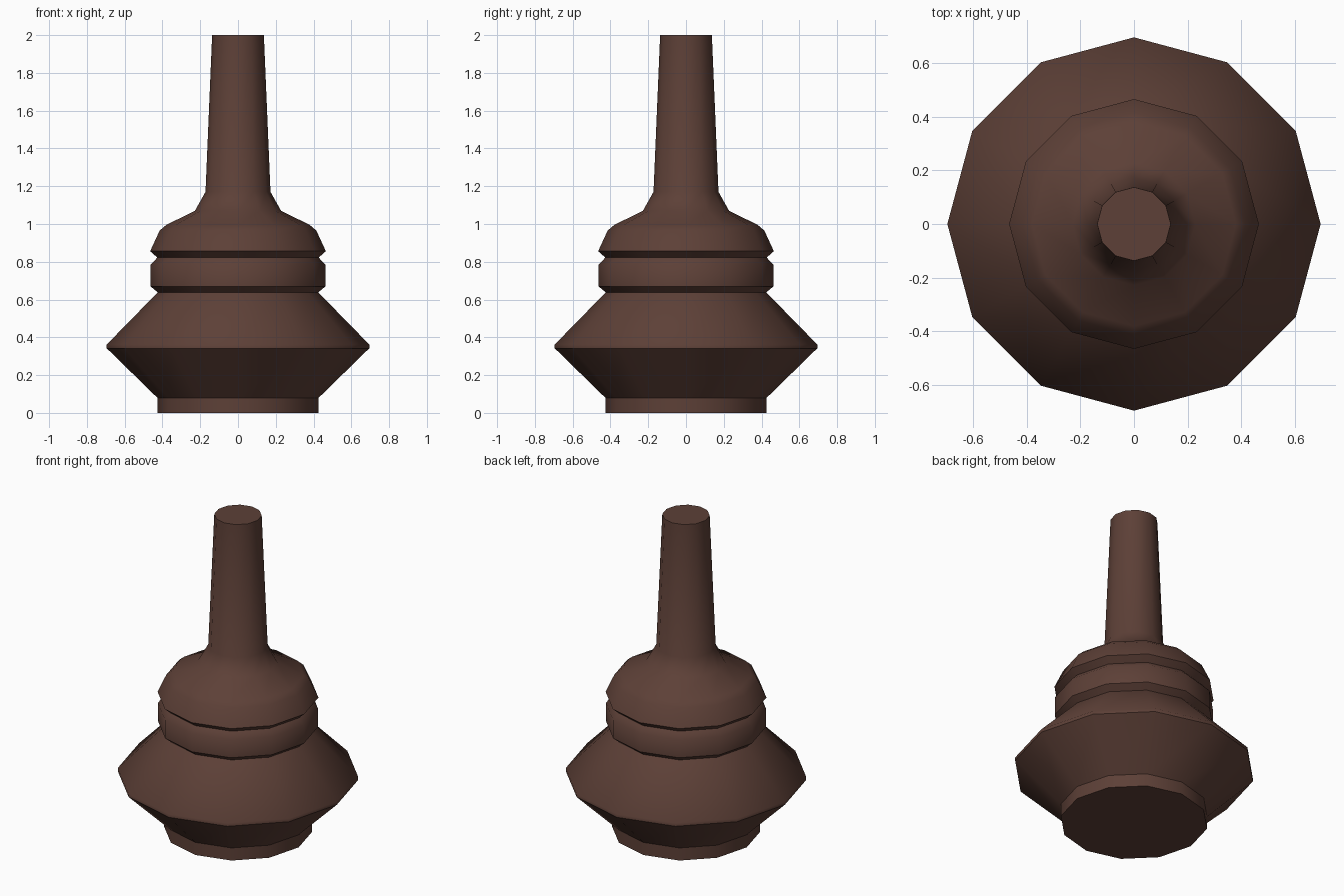
import bpy, bmesh, math

if "Cube" in bpy.data.objects:
    bpy.data.objects.remove(bpy.data.objects["Cube"])

SIDES = 12
brown = bpy.data.materials.new("dark_brown")
brown.diffuse_color = (0.109, 0.051, 0.038, 1)
brown.use_nodes = True
brown.node_tree.nodes["Principled BSDF"].inputs["Base Color"].default_value = brown.diffuse_color

# (radius, height) outline from base to neck tip
profile = [
    (0.427, 0.0), (0.427, 0.08),                       # foot
    (0.695, 0.342), (0.695, 0.362), (0.425, 0.638),    # flared body
    (0.463, 0.67), (0.463, 0.785), (0.427, 0.822),     # collar band
    (0.465, 0.856), (0.415, 0.965), (0.38, 0.995),     # shoulder
    (0.228, 1.07), (0.172, 1.17), (0.137, 2.0),        # neck
]

# Turn the outline into a twelve-sided solid
bm = bmesh.new()
rings = []
for r, z in profile:
    rings.append([bm.verts.new((r * math.cos(i * math.tau / SIDES),
                                r * math.sin(i * math.tau / SIDES), z))
                  for i in range(SIDES)])
for a, b in zip(rings, rings[1:]):
    for i in range(SIDES):
        j = (i + 1) % SIDES
        bm.faces.new((a[i], a[j], b[j], b[i]))
bm.faces.new(rings[0][::-1])
bm.faces.new(rings[-1])
bmesh.ops.recalc_face_normals(bm, faces=bm.faces)

mesh = bpy.data.meshes.new("bottle_body")
bm.to_mesh(mesh)
bm.free()
mesh.materials.append(brown)
body = bpy.data.objects.new("bottle_body", mesh)
bpy.context.collection.objects.link(body)

# Smooth sides, crisp creases
bpy.context.view_layer.objects.active = body
body.select_set(True)
bpy.ops.object.shade_smooth_by_angle(angle=math.radians(44))
